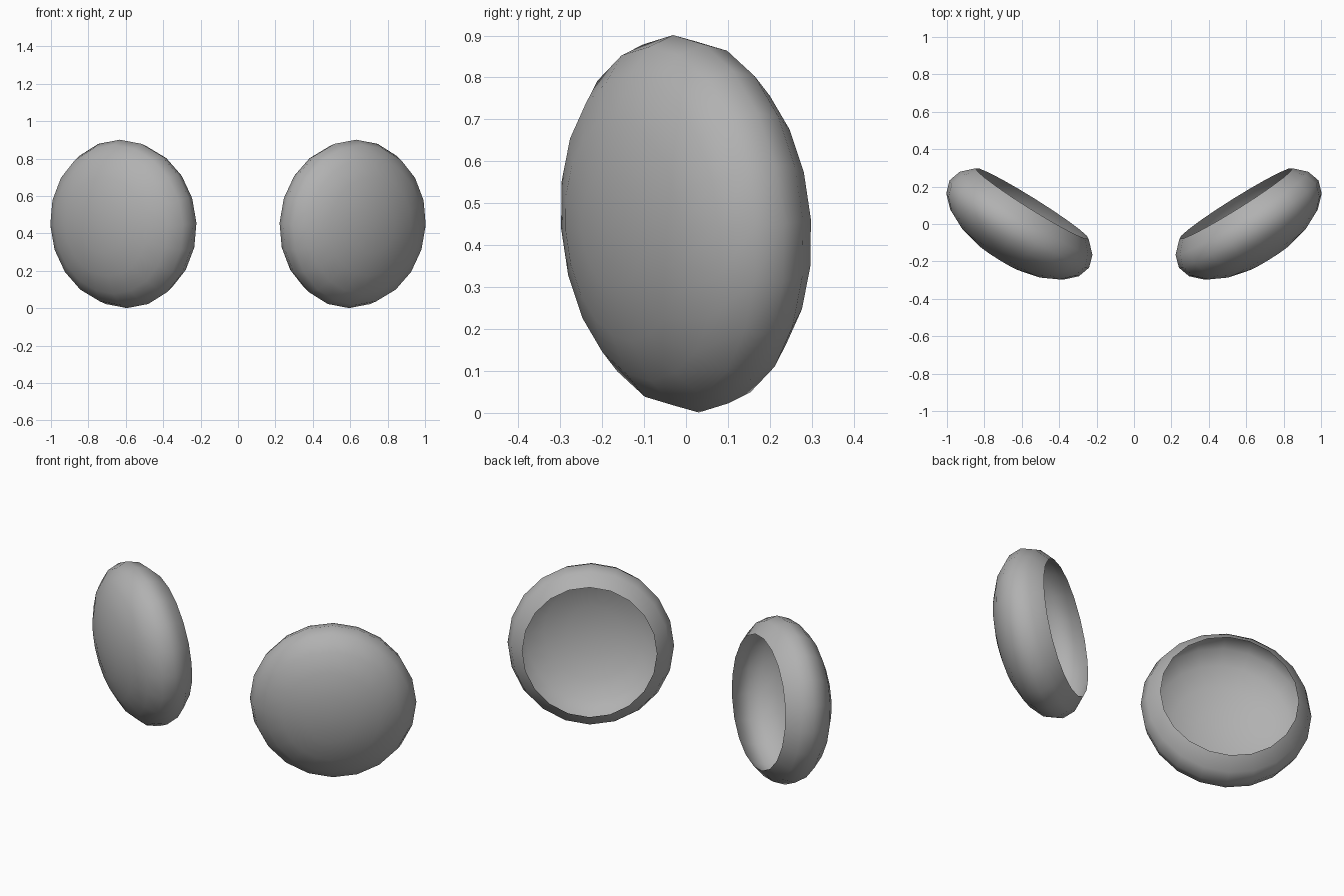
import bpy, bmesh, math
from mathutils import Matrix, Vector

if "Cube" in bpy.data.objects:
    bpy.data.objects.remove(bpy.data.objects["Cube"])

SEGS, RINGS = 20, 7
STEP = math.radians(18)
R_SIDE, R_UP, DEPTH = 0.440, 0.4515, 0.22

# dark grey
grey = bpy.data.materials.new("dark_grey")
grey.diffuse_color = (0.44, 0.44, 0.44, 1)
grey.use_nodes = True
grey.node_tree.nodes["Principled BSDF"].inputs["Base Color"].default_value = grey.diffuse_color


def shell(name, side):
    # flattened dome, open at the back past its widest ring
    bm = bmesh.new()
    pole = bm.verts.new((0, 0, DEPTH))
    rings = []
    for i in range(1, RINGS + 1):
        r, h = math.sin(i * STEP), DEPTH * math.cos(i * STEP)
        rings.append([bm.verts.new((R_SIDE * r * math.cos(j * math.tau / SEGS),
                                    R_UP * r * math.sin(j * math.tau / SEGS), h))
                      for j in range(SEGS)])
    for j in range(SEGS):
        k = (j + 1) % SEGS
        bm.faces.new((pole, rings[0][j], rings[0][k]))
        for a, b in zip(rings, rings[1:]):
            bm.faces.new((a[j], b[j], b[k], a[k]))

    # turn outward and lean slightly down, then place
    yaw, lean = math.radians(32), math.radians(4.6)
    u = Vector((math.cos(yaw), math.sin(yaw), 0))
    n = Vector((math.sin(yaw) * math.cos(lean), -math.cos(yaw) * math.cos(lean), -math.sin(lean)))
    m = Matrix((u, n.cross(u), n)).transposed().to_4x4()
    bm.transform(Matrix.Translation((0.613, 0.0, 0.451)) @ m)

    # mirrored copy for the other side
    if side < 0:
        bm.transform(Matrix.Diagonal((-1, 1, 1, 1)))
        bmesh.ops.reverse_faces(bm, faces=bm.faces[:])
    for f in bm.faces:
        f.smooth = True
    mesh = bpy.data.meshes.new(name)
    bm.to_mesh(mesh)
    bm.free()
    mesh.materials.append(grey)
    bpy.context.collection.objects.link(bpy.data.objects.new(name, mesh))


shell("right_lens_shell", 1)
shell("left_lens_shell", -1)
